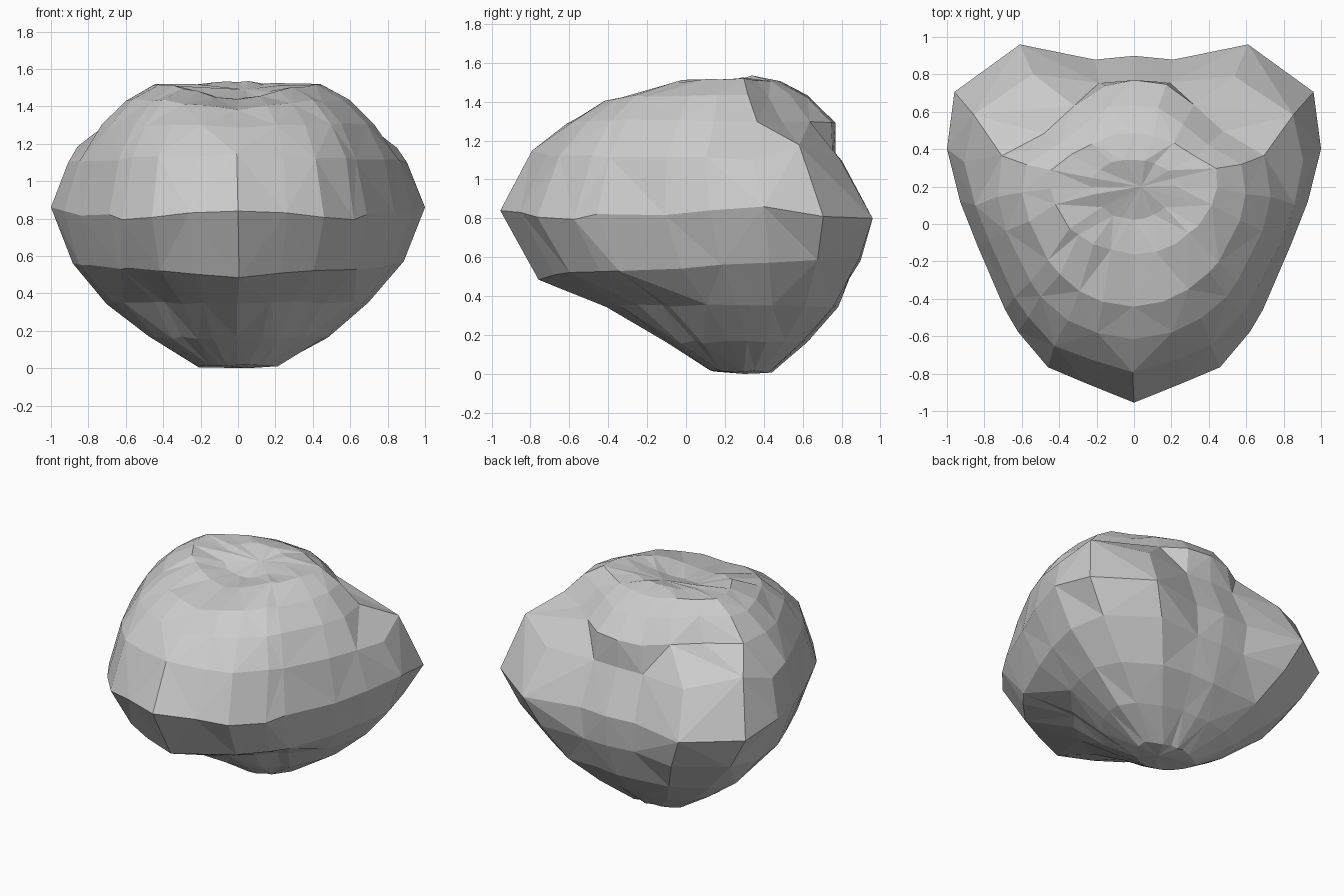
import bpy, bmesh, math, random

if "Cube" in bpy.data.objects:
    bpy.data.objects.remove(bpy.data.objects["Cube"])

random.seed(4)

# Right half of the heart-shaped plan outline at the widest level
half = [(0, -.95), (.26, -.845), (.46, -.76), (.62, -.57), (.69, -.45), (.84, -.1),
        (.93, .13), (1, .41), (.96, .71), (.61, .96), (.21, .88), (0, .9)]
outline = half + [(-x, y) for x, y in reversed(half[1:-1])]

# Levels: front z, back z, half width, front y, back y, heart weight,
#         crown dip, back corner pinch, front flank pinch
levels = [
    (.02, .01, .21, .13, .44, 0, 0, 0, 0),
    (.16, .17, .48, -.10, .63, .1, 0, 0, .05),
    (.35, .35, .70, -.42, .79, .35, 0, 0, .14),
    (.49, .59, .89, -.76, .92, .7, 0, 0, 0),
    (.84, .80, 1.0, -.955, .96, 1, 0, 0, 0),
    (1.14, 1.09, .91, -.80, .81, .85, 0, 0, 0),
    (1.31, 1.29, .74, -.62, .77, 0, .02, .26, 0),
    (1.44, 1.43, .60, -.44, .64, 0, .06, .24, 0),
    (1.54, 1.51, .45, -.16, .48, 0, .11, .12, 0),
    (1.50, 1.53, .22, .02, .34, 0, .06, 0, 0),
]


def bump(v, centre, width):
    return math.exp(-((v - centre) / width) ** 2)


def ring_points(zf, zb, w, yf, yb, k, dip, pinch, flank):
    """Blend an ellipse and the heart outline into one level of the stone."""
    yc = yf + .65 * (yb - yf)
    jit = 0 if k == 1 else .008
    pts = []
    for x, y in outline:
        u = (y - .3) / (.66 if y > .3 else 1.25)
        a = math.atan2(u, x)
        side = math.degrees(math.atan2(u, abs(x)))
        s = 1 - pinch * bump(side, 42, 24) - flank * bump(side, -50, 22)
        px = (math.cos(a) * (1 - k) + x * k) * s
        py = (math.sin(a) * (1 - k) + u * k) * s
        t = max(0, (py + 1) / 2) ** .5
        gx = px * w
        gy = yc + py * ((yb - yc) if py > 0 else (yc - yf))
        gz = zf + (zb - zf) * t
        if k == 1:                      # side points of the rim ride higher
            gz += .06 * max(0, 1 - abs(y - .35) / .4)
            gz -= .05 * max(0, 1 - abs(y + .65) / .2)
        if k == .85:                    # back shoulders stay high and full
            gz += .09 * bump(side, 36, 14)
        fade = min(1, max(0, (.35 - gy) / .3))     # valley open to the front
        gz -= dip * fade * bump(gx, 0, .26)
        r = lambda: random.uniform(-jit, jit)
        pts.append((gx + r(), gy + r(), gz + r()))
    return pts


# Faceted boulder
bm = bmesh.new()
rings = [[bm.verts.new(p) for p in ring_points(*lv)] for lv in levels]
n = len(outline)
for j, (lo, hi) in enumerate(zip(rings, rings[1:])):
    for i in range(n):
        a, b, c, d = lo[i], lo[(i + 1) % n], hi[(i + 1) % n], hi[i]
        if (i + j) % 2:
            bm.faces.new((a, b, c))
            bm.faces.new((a, c, d))
        else:
            bm.faces.new((a, b, d))
            bm.faces.new((b, c, d))

# Closed base and shallow hollow on the crown
base = bm.verts.new((.05, .3, 0))
crown = bm.verts.new((.04, .2, 1.49))
for i in range(n):
    bm.faces.new((base, rings[0][(i + 1) % n], rings[0][i]))
    bm.faces.new((crown, rings[-1][i], rings[-1][(i + 1) % n]))
bmesh.ops.remove_doubles(bm, verts=bm.verts, dist=.035)
bmesh.ops.recalc_face_normals(bm, faces=bm.faces)

mesh = bpy.data.meshes.new("boulder")
bm.to_mesh(mesh)
bm.free()
bpy.context.collection.objects.link(bpy.data.objects.new("boulder", mesh))
